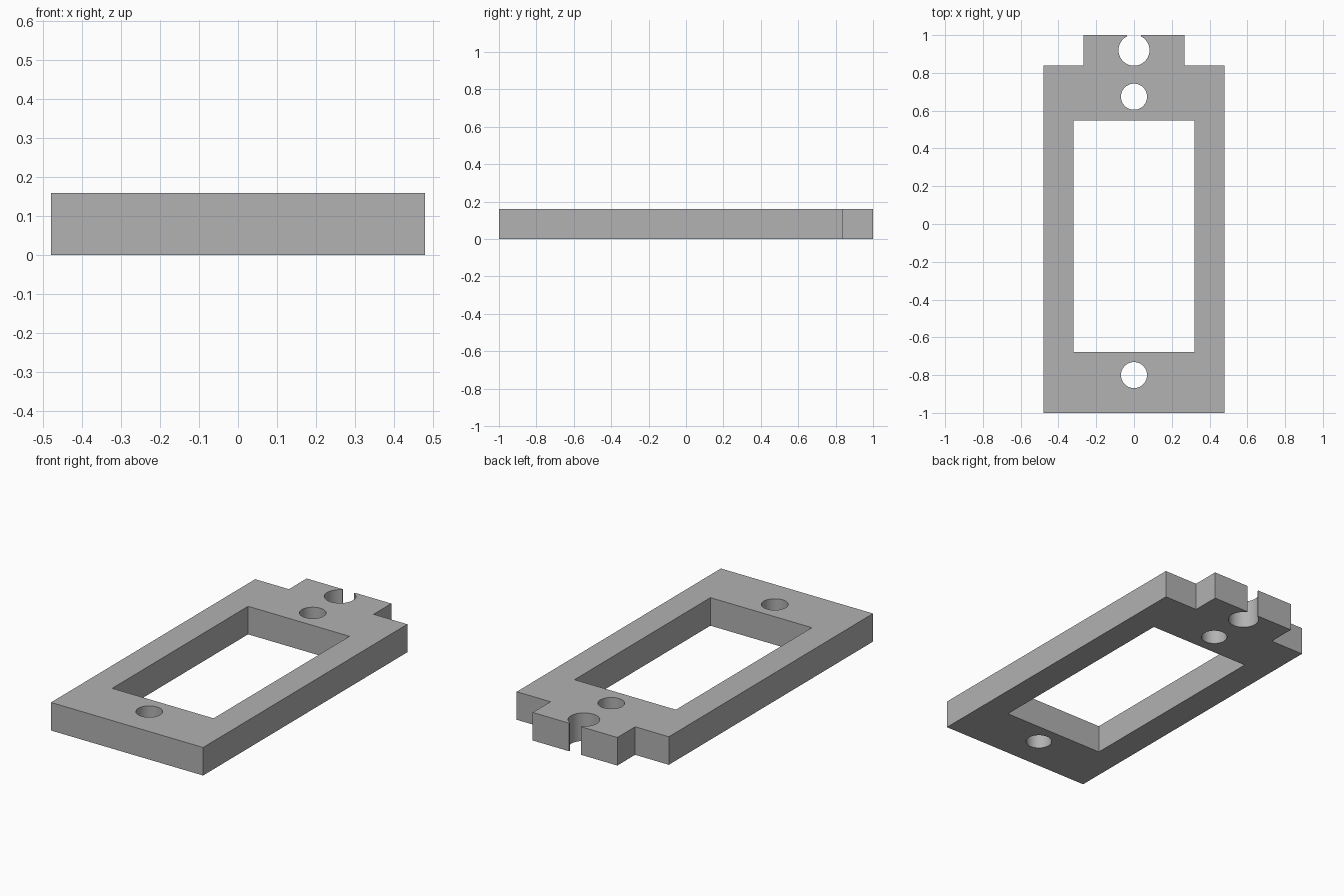
import bpy
from math import asin, cos, pi, sin

cube = bpy.data.objects.get("Cube")
if cube:
    bpy.data.objects.remove(cube, do_unlink=True)

THICKNESS = 0.16


def arc(cy, r, start, end, steps):
    return [(r * cos(start + (end - start) * i / steps),
             cy + r * sin(start + (end - start) * i / steps))
            for i in range(steps + 1)]


def rectangle(w, y0, y1):
    return [(-w, y0), (w, y0), (w, y1), (-w, y1)]


# Outer outline: stepped tab at the back with a keyhole notch
half_gap, notch_r, notch_y = 0.037, 0.082, 0.92
a = asin(half_gap / notch_r)
notch = arc(notch_y, notch_r, pi / 2 - a, -1.5 * pi + a, 44)
outline = [(-0.48, -1), (0.48, -1), (0.48, 0.84), (0.267, 0.84), (0.267, 1),
           (half_gap, 1), *notch, (-half_gap, 1),
           (-0.267, 1), (-0.267, 0.84), (-0.48, 0.84)]

# Window and the two screw holes
loops = [outline, rectangle(0.32, -0.677, 0.548)]
for y in (0.674, -0.8):
    loops.append(arc(y, 0.069, 0, 2 * pi, 48)[:-1])

# Filled profile, extruded to the plate thickness
curve = bpy.data.curves.new("mounting_plate", "CURVE")
curve.dimensions = "2D"
curve.fill_mode = "BOTH"
curve.extrude = THICKNESS / 2
for pts in loops:
    spline = curve.splines.new("POLY")
    spline.points.add(len(pts) - 1)
    for p, (x, y) in zip(spline.points, pts):
        p.co = (x, y, 0, 1)
    spline.use_cyclic_u = True
plate = bpy.data.objects.new("mounting_plate", curve)
bpy.context.collection.objects.link(plate)
plate.location.z = THICKNESS / 2

bpy.ops.object.select_all(action="DESELECT")
plate.select_set(True)
bpy.context.view_layer.objects.active = plate
bpy.ops.object.convert(target="MESH")
plate = bpy.context.object

# Weld the caps to the walls and face everything outward
bpy.ops.object.mode_set(mode="EDIT")
bpy.ops.mesh.select_all(action="SELECT")
bpy.ops.mesh.remove_doubles(threshold=0.0001)
bpy.ops.mesh.normals_make_consistent(inside=False)
bpy.ops.object.mode_set(mode="OBJECT")
bpy.ops.object.shade_smooth_by_angle(angle=pi / 6)

# Plain grey
grey = bpy.data.materials.new("plain_grey")
grey.use_nodes = True
color = (0.445, 0.445, 0.445, 1)
grey.diffuse_color = color
grey.node_tree.nodes["Principled BSDF"].inputs["Base Color"].default_value = color
plate.data.materials.clear()
plate.data.materials.append(grey)
